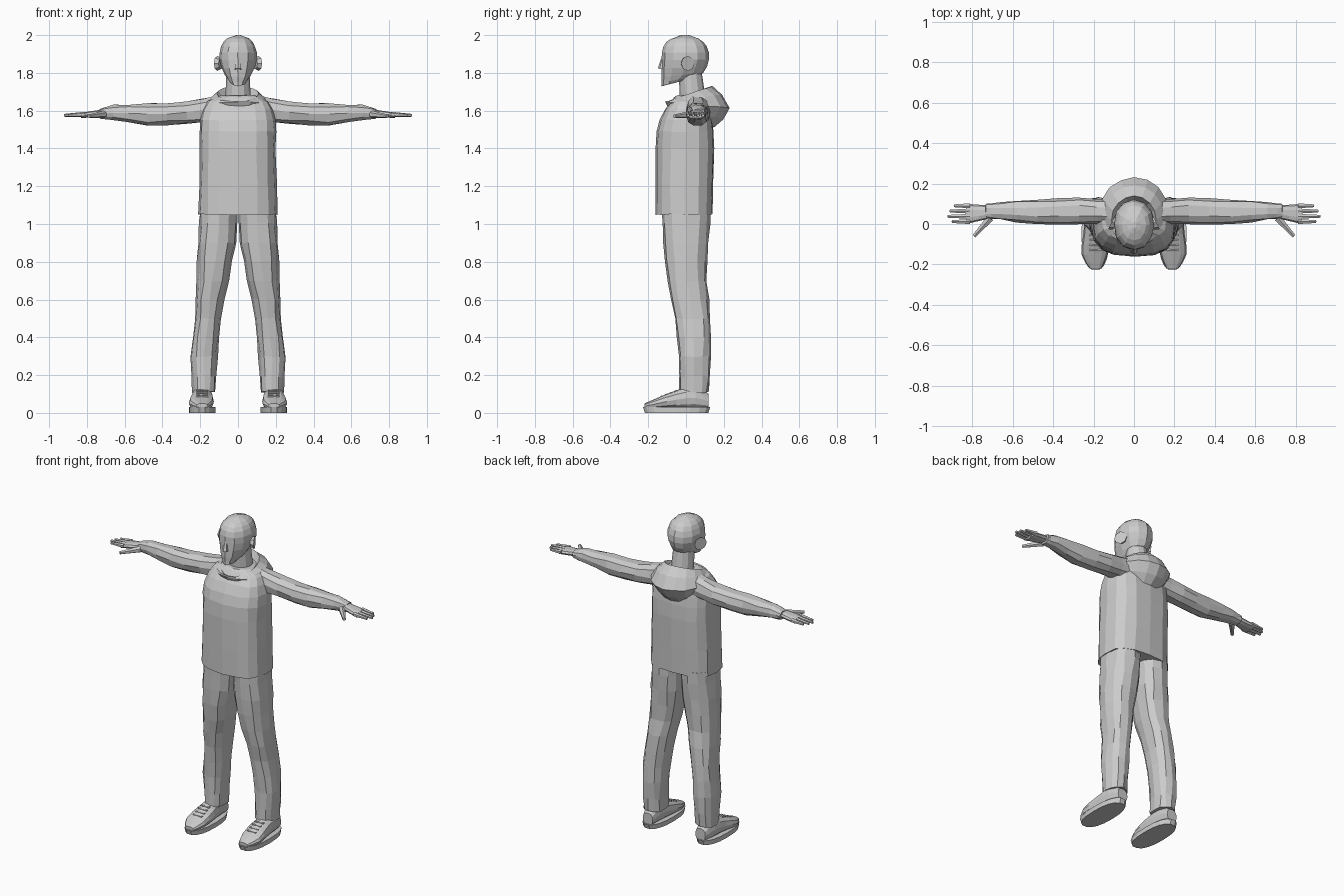
import bpy, bmesh, math, random
from mathutils import Vector

if "Cube" in bpy.data.objects:
    bpy.data.objects.remove(bpy.data.objects["Cube"])

random.seed(4)
shade = (.6, .6, .6, 1)
grey = bpy.data.materials.new("plain grey")
grey.use_nodes = True
grey.diffuse_color = shade
grey.node_tree.nodes["Principled BSDF"].inputs["Base Color"].default_value = shade


def finish(name, bm, mirror):
    """Turn a bmesh into a named grey part, optionally repeated on the other side."""
    bmesh.ops.recalc_face_normals(bm, faces=bm.faces)
    mesh = bpy.data.meshes.new(name)
    bm.to_mesh(mesh)
    bm.free()
    mesh.materials.append(grey)
    part = bpy.data.objects.new(name, mesh)
    bpy.context.collection.objects.link(part)
    if mirror:
        part.modifiers.new("mirror", "MIRROR")


def level(height, half, front, back, tilt=0):
    """A left-right symmetric horizontal section."""
    return (height, -half, half, front, back, tilt)


def halfway(before, start, end, after):
    """Section on the smooth curve midway between two neighbours."""
    return [(9 * (b + c) - a - d) / 16 for a, b, c, d in zip(before, start, end, after)]


def refine(sections):
    """Insert a smoothly interpolated section into every gap."""
    padded = [sections[0], *sections, sections[-1]]
    result = []
    for group in zip(padded, padded[1:], padded[2:], padded[3:]):
        result += [group[1], halfway(*group)]
    return result + [sections[-1]]


def outline(section, axis, sides, power, jitter):
    """Points of a rounded-box section: place along the axis, width range, depth range, tilt."""
    along, left, right, near, far, tilt = section
    for i in range(sides):
        angle = math.tau * i / sides
        c, s = (math.copysign(abs(f(angle)) ** (2 / power), f(angle)) for f in (math.cos, math.sin))
        across = (left + right + c * (right - left)) / 2
        deep = (near + far + s * (far - near)) / 2
        place = along + tilt * s / 2
        point = {"x": (place, across, deep), "y": (across, place, deep), "z": (across, deep, place)}[axis]
        yield [value + random.uniform(-jitter, jitter) for value in point]


def loft(name, sections, axis="z", sides=12, power=2.4, jitter=0, mirror=False, caps=True):
    """Skin the refined sections into a faceted shell."""
    bm = bmesh.new()
    sections = [tuple(s) if len(s) > 5 else (*s, 0) for s in sections]
    loops = [[bm.verts.new(p) for p in outline(s, axis, sides, power, jitter)] for s in refine(sections)]
    for low, high in zip(loops, loops[1:]):
        for i in range(sides):
            bm.faces.new((low[i - 1], low[i], high[i], high[i - 1]))
    if caps:
        bm.faces.new(loops[0])
        bm.faces.new(loops[-1])
    finish(name, bm, mirror)


def rod(name, start, end, start_radius, end_radius, sides=6, mirror=True):
    """Tapered rod between two points."""
    bm = bmesh.new()
    start, end = Vector(start), Vector(end)
    bmesh.ops.create_cone(bm, cap_ends=True, segments=sides, radius1=start_radius,
                          radius2=end_radius, depth=(end - start).length)
    bmesh.ops.rotate(bm, verts=bm.verts, matrix=(end - start).to_track_quat("Z", "Y").to_matrix())
    bmesh.ops.translate(bm, verts=bm.verts, vec=(start + end) / 2)
    finish(name, bm, mirror)


# Head: tilted jaw sections rising to a rounded crown
loft("head", [
    level(1.75, .04, -.13, .03, tilt=.04),
    level(1.79, .07, -.13, .09, tilt=.02),
    level(1.87, .1, -.13, .12),
    level(1.94, .09, -.12, .11),
    level(1.98, .06, -.08, .07),
    level(2, .01, -.02, .01)], power=2.1, jitter=.002)
rod("nose", (0, -.13, 1.82), (0, -.12, 1.88), .02, .01, mirror=False)
rod("ears", (.09, 0, 1.85), (.11, .01, 1.85), .03, .04, sides=8)
rod("neck", (0, .04, 1.62), (0, .02, 1.82), .07, .06, sides=12, mirror=False)

# Sweatshirt with the hood lying folded around the neck and down the back
loft("sweatshirt_body", [
    level(1.05, .21, -.16, .14),
    level(1.4, .2, -.16, .15),
    level(1.55, .2, -.14, .14),
    level(1.65, .16, -.08, .12),
    level(1.68, .09, -.05, .11)], sides=16, power=2.7, jitter=.003)
loft("hood", [
    level(1.63, .07, -.08, .11),
    level(1.69, .11, -.1, .14, tilt=.08),
    level(1.63, .17, -.11, .23, tilt=-.03),
    level(1.56, .12, -.09, .15, tilt=-.1)], sides=16, power=2, jitter=.002, caps=False)

# Sleeves and hands, reaching straight out to the sides
loft("sleeves", [
    (.12, 0, .12, 1.54, 1.68),
    (.27, 0, .13, 1.53, 1.65),
    (.48, 0, .12, 1.52, 1.64),
    (.66, .02, .11, 1.55, 1.63),
    (.73, .03, .1, 1.56, 1.61)], axis="x", sides=10, jitter=.004, mirror=True)
loft("hands", [
    (.7, .03, .09, 1.57, 1.61),
    (.83, 0, .1, 1.56, 1.59)], axis="x", sides=10, mirror=True)
for i, (finger, tip) in enumerate([("index", .9), ("middle", .92), ("ring", .91), ("little", .89)]):
    across = .012 + i * .026
    rod(finger + "_fingers", (.81, across, 1.58), (tip, across, 1.575), .014, .008)
rod("thumbs", (.71, .03, 1.58), (.79, -.06, 1.57), .02, .01)

# Trousers, creased a little at random
loft("trouser_legs", [
    (1.08, 0, .2, -.13, .13),
    (.9, .01, .21, -.12, .12),
    (.7, .05, .22, -.1, .11),
    (.5, .09, .23, -.06, .13),
    (.3, .11, .25, -.04, .13),
    (.11, .12, .24, -.04, .12)], jitter=.005, mirror=True)

# Shoes: sole, upper and laces
loft("shoe_soles", [
    (0, .12, .26, -.22, .12),
    (.03, .12, .26, -.23, .13)], sides=18, mirror=True)
loft("shoe_uppers", [
    (-.22, .16, .22, .02, .05),
    (-.15, .13, .26, .02, .08),
    (-.05, .13, .25, .02, .12),
    (.05, .14, .24, .02, .14),
    (.12, .15, .22, .02, .1)], axis="y", mirror=True)
for i in range(4):
    y, z = -.13 + i * .025, .085 + i * .01
    rod("shoe_laces_" + "abcd"[i], (.16, y, z), (.22, y, z), .007, .007)
